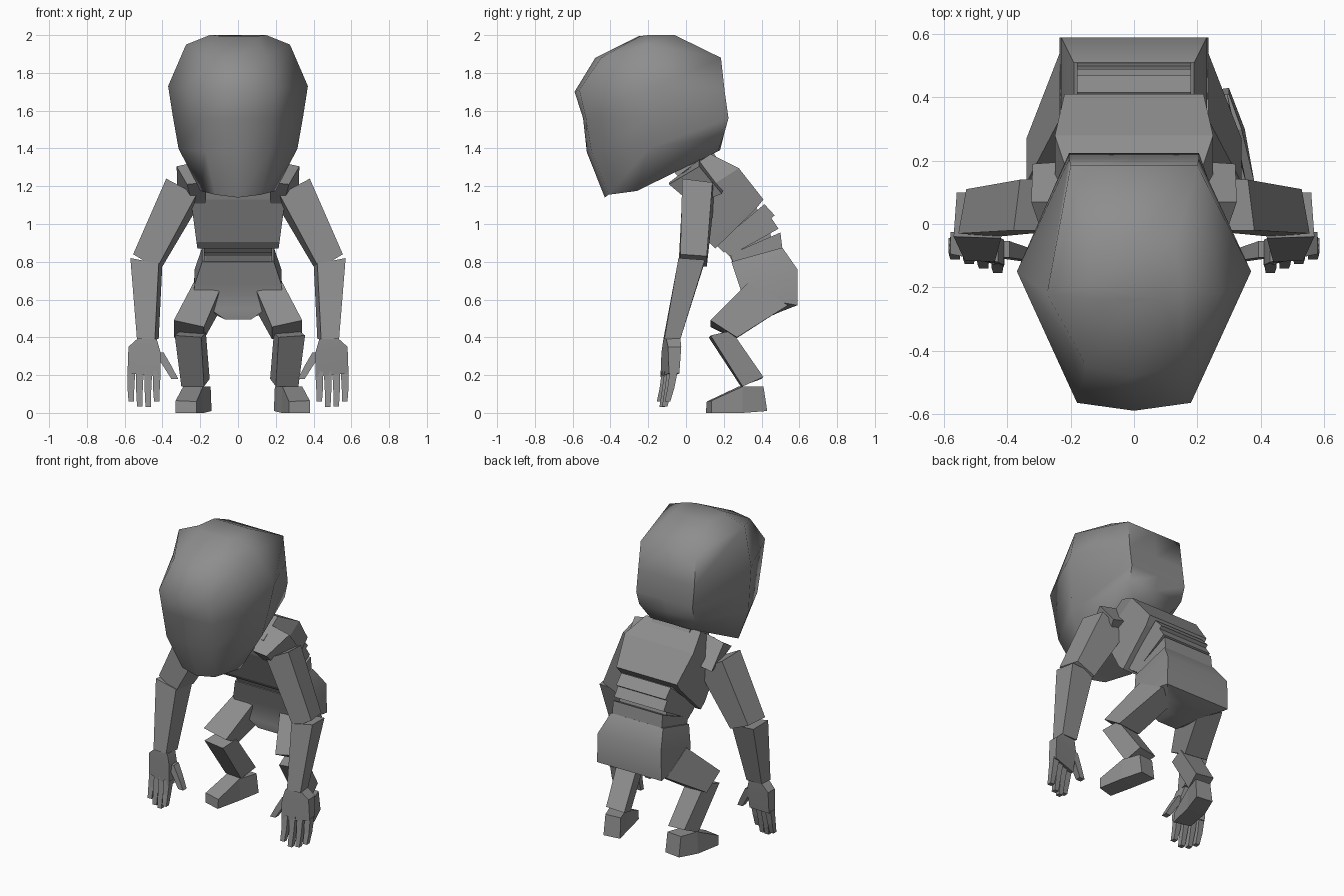
import bpy, bmesh, math

grey = bpy.data.materials.new("clay_grey")
grey.diffuse_color = (0.27, 0.27, 0.27, 1)


def loft(name, rings, smooth=None):
    """Skin equal-length closed rings and cap both ends."""
    bm = bmesh.new()
    vs = [[bm.verts.new(p) for p in r] for r in rings]
    n = len(rings[0])
    for a, b in zip(vs, vs[1:]):
        for i in range(n):
            j = (i + 1) % n
            bm.faces.new((a[i], a[j], b[j], b[i]))
    bm.faces.new(vs[0])
    bm.faces.new(vs[-1])
    bmesh.ops.recalc_face_normals(bm, faces=bm.faces)
    me = bpy.data.meshes.new(name)
    bm.to_mesh(me)
    bm.free()
    me.materials.append(grey)
    ob = bpy.data.objects.new(name, me)
    bpy.context.collection.objects.link(ob)
    if smooth:
        bpy.ops.object.select_all(action='DESELECT')
        ob.select_set(True)
        bpy.context.view_layer.objects.active = ob
        bpy.ops.object.shade_smooth_by_angle(angle=math.radians(smooth))
    return ob


def slab(w, front, back):
    """Symmetric four-corner ring from half width and (y, z) front and back."""
    return [(-w, *front), (w, *front), (w, *back), (-w, *back)]


def full(half):
    """Mirror a half ring running from front centre to back centre."""
    return half + [(-x, y, z) for x, y, z in half[-2:0:-1]]


# head: rings from chin to crown
loft("head", [full(r) for r in [
    [(0, -.43, 1.14), (.12, -.41, 1.155), (.2, -.26, 1.175), (.14, .17, 1.385), (0, .18, 1.39)],
    [(0, -.525, 1.38), (.17, -.50, 1.38), (.315, -.2, 1.4), (.2, .2, 1.47), (0, .2, 1.47)],
    [(0, -.545, 1.56), (.18, -.53, 1.56), (.345, -.17, 1.57), (.205, .225, 1.56), (0, .225, 1.56)],
    [(0, -.59, 1.70), (.18, -.565, 1.71), (.37, -.15, 1.73), (.205, .205, 1.70), (0, .205, 1.70)],
    [(0, -.48, 1.88), (.15, -.45, 1.88), (.275, -.22, 1.95), (.2, .185, 1.88), (0, .185, 1.88)],
    [(0, -.25, 1.995), (.1, -.24, 1.995), (.15, -.2, 2.0), (.13, -.06, 2.0), (0, -.06, 2.0)],
]], smooth=60)

# torso
loft("neck", [slab(.12, (-.1, 1.32), (.1, 1.45)), slab(.14, (.0, 1.2), (.17, 1.34))])
loft("chest", [
    slab(.2, (-.02, 1.27), (.13, 1.37)),
    slab(.25, (.02, 1.13), (.28, 1.295)),
    slab(.22, (.12, .905), (.41, 1.13)),
    slab(.215, (.155, .87), (.37, 1.08))])
loft("waist_core", [slab(.17, (.17, .88), (.37, 1.09)),
                    slab(.17, (.22, .85), (.44, .975)),
                    slab(.17, (.25, .79), (.47, .85))])
for name, a, b, c, d in [
        ("upper_spine_plate", (.16, .89), (.415, 1.105), (.47, 1.045), (.2, .85)),
        ("middle_spine_plate", (.2, .86), (.45, 1.035), (.49, .975), (.23, .83)),
        ("lower_spine_plate", (.235, .84), (.5, .955), (.51, .87), (.25, .79))]:
    loft(name, [slab(.18, a, b), slab(.18, d, c)])

# pelvis tapering to the crotch
loft("pelvis", [
    slab(.19, (.24, .80), (.51, .875)),
    slab(.23, (.28, .68), (.59, .76)),
    slab(.235, (.30, .62), (.59, .57)),
    slab(.15, (.30, .55), (.50, .535)),
    slab(.07, (.31, .495), (.42, .50))], smooth=40)

# limbs, once per side
for s, side in ((1, "left"), (-1, "right")):
    def limb(name, *rings, dx=0, smooth=None):
        loft(f"{side}_{name}", [[(s * x + dx, y, z) for x, y, z in r] for r in rings], smooth)

    def digit(name, points, w):
        """Jointed finger with square section along the points."""
        rings = []
        for i, (x, y, z) in enumerate(points):
            h = w * (1 - .15 * i)
            rings.append([(x - h, y - h, z), (x + h, y - h, z), (x + h, y + h, z), (x - h, y + h, z)])
        limb(name, *rings)

    # arm
    limb("collar",
         [(.17, -.09, 1.22), (.17, .07, 1.34), (.17, .2, 1.19), (.17, .04, 1.1)],
         [(.27, -.09, 1.21), (.325, .07, 1.305), (.32, .19, 1.16), (.24, .04, 1.1)])
    limb("upper_arm",
         [(.22, -.02, 1.155), (.38, -.02, 1.24), (.36, .14, 1.22), (.19, .15, 1.13)],
         [(.43, -.04, .765), (.555, -.03, .84), (.53, .11, .83), (.40, .11, .775)])
    limb("forearm",
         [(.42, -.045, .79), (.57, -.04, .82), (.56, .10, .81), (.40, .10, .80)],
         [(.44, -.12, .39), (.535, -.115, .39), (.53, -.03, .39), (.42, -.03, .39)])
    limb("palm",
         [(.43, -.12, .39), (.53, -.105, .395), (.53, -.03, .395), (.43, -.04, .39)],
         [(.41, -.13, .32), (.58, -.095, .35), (.58, -.025, .35), (.41, -.05, .32)],
         [(.41, -.135, .19), (.585, -.09, .21), (.58, -.035, .21), (.41, -.075, .19)], smooth=30)
    for i, tip in enumerate((.06, .03, .035, .06)):
        x, y = .43 + .045 * i, -.107 + .014 * i
        digit(f"finger_{i + 1}", [(x, y, .22), (x + .002, y - .015, .13), (x, y - .033, tip)], .021)
    digit("thumb", [(.42, -.08, .32), (.375, -.09, .25), (.335, -.1, .18)], .026)

    # leg
    limb("thigh",
         [(.08, .33, .69), (.235, .33, .69), (.235, .54, .57), (.08, .53, .57)],
         [(.18, .13, .455), (.34, .13, .49), (.34, .27, .40), (.18, .26, .39)])
    limb("shin",
         [(.205, .12, .40), (.345, .13, .41), (.315, .24, .435), (.18, .23, .425)],
         [(.19, .29, .14), (.31, .30, .14), (.285, .41, .19), (.16, .40, .18)], dx=.01)
    # foot: splayed wedge with a block heel
    limb("foot",
         [(.245, .105, .0), (.355, .135, .0), (.355, .135, .065), (.245, .11, .06)],
         [(.205, .28, .0), (.325, .30, .0), (.315, .30, .14), (.21, .28, .14)],
         [(.165, .415, .01), (.275, .43, .01), (.275, .41, .14), (.17, .40, .14)], dx=.025)
